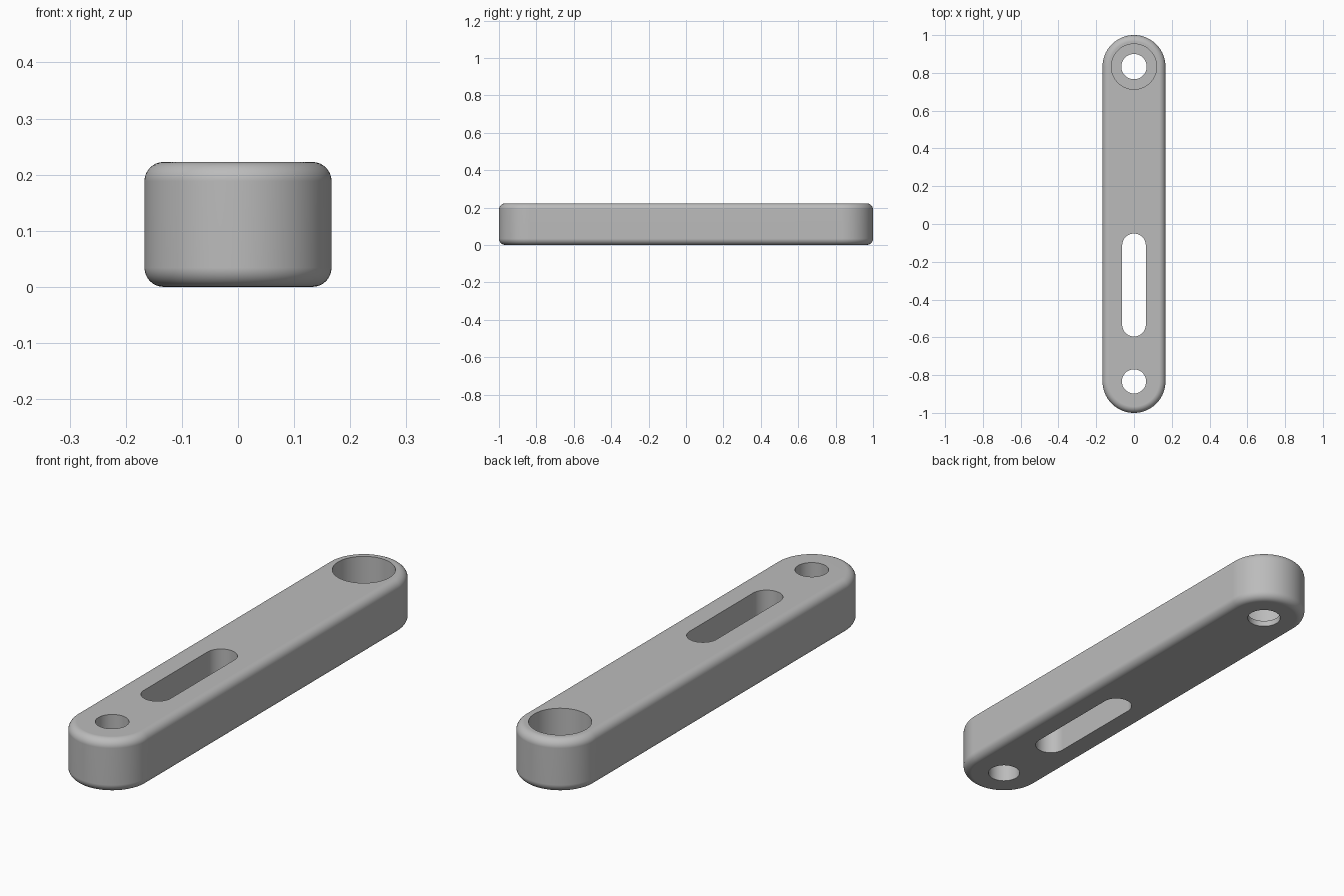
import bpy, bmesh
from math import sin, cos, pi

if "Cube" in bpy.data.objects:
    bpy.data.objects.remove(bpy.data.objects["Cube"])

HEIGHT, HALF_WIDTH, PIVOT, FILLET = 0.2225, 0.1667, 0.8333, 0.034
FLOOR = 0.025  # thickness left under the counterbore

grey = bpy.data.materials.new("satin grey")
grey.use_nodes = True
colour = (0.5, 0.5, 0.5, 1)
grey.diffuse_color = colour
grey.node_tree.nodes["Principled BSDF"].inputs["Base Color"].default_value = colour


def rounded_prism(name, radius, y0, y1, z0, z1, steps=48):
    """Upright prism: a disc when y0 == y1, otherwise a slot shape."""
    ends = [(y1, 0), (y0, pi)]
    outline = [(radius * cos(a + pi * i / steps), y + radius * sin(a + pi * i / steps))
               for y, a in ends for i in range(steps + 1)]
    bm = bmesh.new()
    bottom = bm.faces.new([bm.verts.new((x, y, z0)) for x, y in outline])
    grown = bmesh.ops.extrude_face_region(bm, geom=[bottom])["geom"]
    top = [v for v in grown if isinstance(v, bmesh.types.BMVert)]
    bmesh.ops.translate(bm, verts=top, vec=(0, 0, z1 - z0))
    bmesh.ops.remove_doubles(bm, verts=bm.verts, dist=1e-5)
    bmesh.ops.recalc_face_normals(bm, faces=bm.faces)
    mesh = bpy.data.meshes.new(name)
    bm.to_mesh(mesh)
    bm.free()
    mesh.materials.append(grey)
    obj = bpy.data.objects.new(name, mesh)
    bpy.context.collection.objects.link(obj)
    return obj


# Bar with round ends and filleted rims
bar = rounded_prism("link_bar", HALF_WIDTH, -PIVOT, PIVOT, 0, HEIGHT)
bpy.ops.object.select_all(action="DESELECT")
bpy.context.view_layer.objects.active = bar
bar.select_set(True)
bevel = bar.modifiers.new("rim_fillet", "BEVEL")
bevel.width, bevel.segments = FILLET, 8
bevel.limit_method = "ANGLE"
bpy.ops.object.modifier_apply(modifier=bevel.name)

# Through holes, long slot and counterbore
LOW, HIGH = -0.1, HEIGHT + 0.1
cutters = [
    rounded_prism("front_hole_cutter", 0.064, -PIVOT, -PIVOT, LOW, HIGH),
    rounded_prism("slot_cutter", 0.0625, -0.533, -0.113, LOW, HIGH),
    rounded_prism("back_hole_cutter", 0.067, PIVOT, PIVOT, LOW, HIGH),
    rounded_prism("counterbore_cutter", 0.12, PIVOT, PIVOT, FLOOR, HIGH),
]
for cutter in cutters:
    cutter.hide_render = True
    cut = bar.modifiers.new(cutter.name, "BOOLEAN")
    cut.operation, cut.solver, cut.object = "DIFFERENCE", "EXACT", cutter
    bpy.ops.object.modifier_apply(modifier=cut.name)
    bpy.data.objects.remove(cutter)

# Smooth rounds with crisp hole edges and flat faces
bpy.ops.object.shade_smooth_by_angle(angle=pi / 6)
normals = bar.modifiers.new("flat_face_normals", "WEIGHTED_NORMAL")
normals.keep_sharp = True
